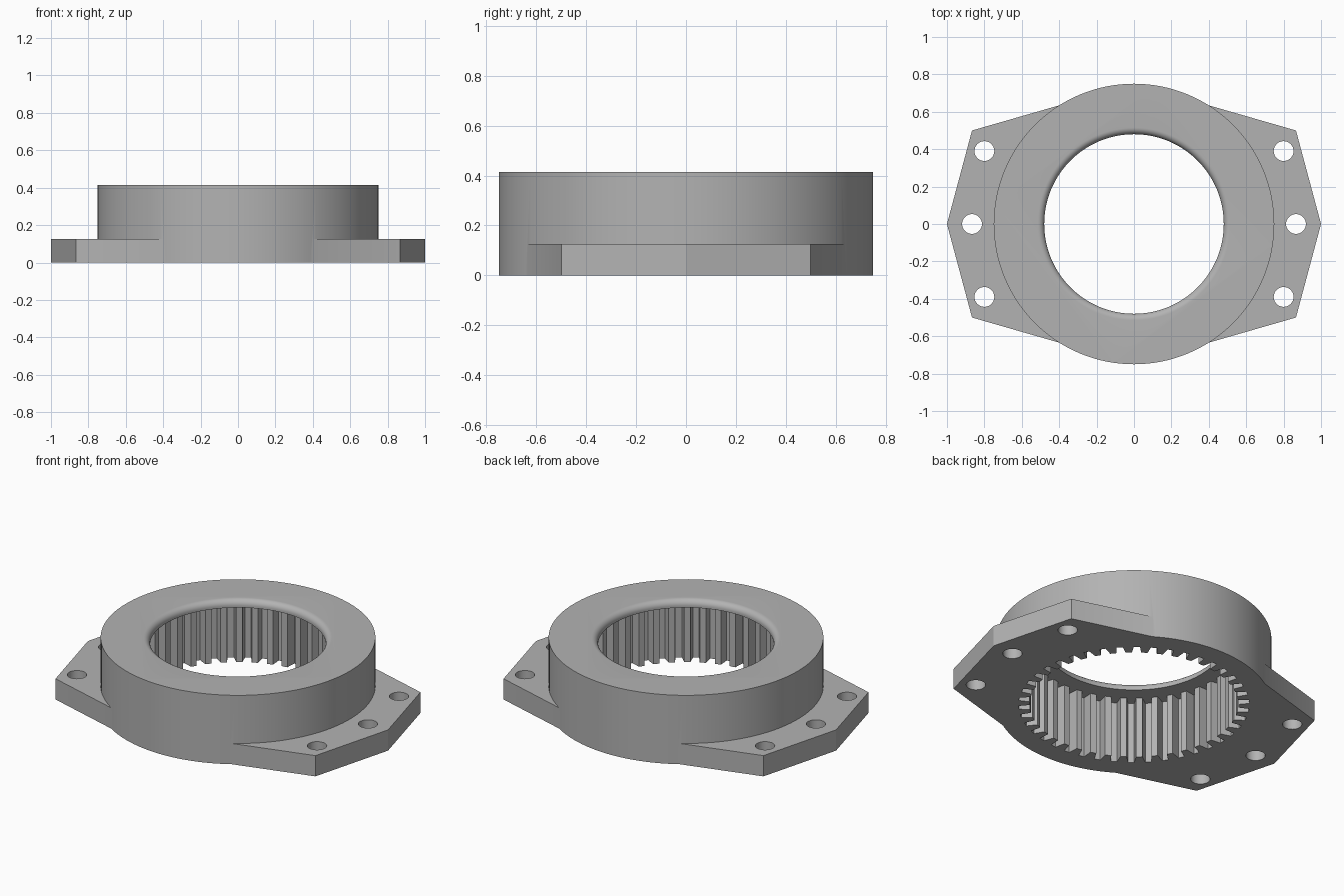
import bpy, bmesh, math

cube = bpy.data.objects.get("Cube")
if cube:
    bpy.data.objects.remove(cube, do_unlink=True)

HEIGHT, FLANGE_H, LIP_Z = 0.415, 0.125, 0.37
BODY_R, BORE_R, FILLET = 0.75, 0.48, 0.035
TIP_R, ROOT_R, TEETH = 0.57, 0.63, 42

steel = bpy.data.materials.new("grey metal")
steel.use_nodes = True
grey = (0.45, 0.45, 0.45, 1)
steel.diffuse_color = grey
steel.node_tree.nodes["Principled BSDF"].inputs["Base Color"].default_value = grey


def circle(r, n=128, cx=0, cy=0):
    return [(cx + r * math.cos(math.tau * i / n), cy + r * math.sin(math.tau * i / n))
            for i in range(n)]


def loft(name, sections):
    """Closed solid through (outline, z) sections, from bottom to top."""
    bm = bmesh.new()
    rings = [[bm.verts.new((x, y, z)) for x, y in outline] for outline, z in sections]
    for low, high in zip(rings, rings[1:]):
        for i in range(len(low)):
            j = (i + 1) % len(low)
            bm.faces.new((low[i], low[j], high[j], high[i]))
    bm.faces.new(rings[0][::-1])
    bm.faces.new(rings[-1])
    mesh = bpy.data.meshes.new(name)
    bm.to_mesh(mesh)
    bm.free()
    mesh.materials.append(steel)
    obj = bpy.data.objects.new(name, mesh)
    bpy.context.collection.objects.link(obj)
    return obj


def combine(target, tool, operation):
    mod = target.modifiers.new(tool.name, 'BOOLEAN')
    mod.operation, mod.object, mod.solver = operation, tool, 'EXACT'
    bpy.context.view_layer.objects.active = target
    bpy.ops.object.modifier_apply(modifier=mod.name)
    bpy.data.objects.remove(tool, do_unlink=True)


# Round body
housing = loft("ring_gear_housing", [(circle(BODY_R), 0), (circle(BODY_R), HEIGHT)])

# Faceted mounting flange, mirrored across both axes
quarter = [(1, 0), (0.866, 0.5), (0.38, 0.64)]
half = quarter + [(-x, y) for x, y in quarter[::-1]]
outline = half + [(x, -y) for x, y in half[-2:0:-1]]
combine(housing, loft("flange", [(outline, 0), (outline, FLANGE_H)]), 'UNION')

# Internal teeth, open at the bottom
gear = []
for t in range(TEETH):
    for offset, r in ((-0.3, TIP_R), (-0.18, ROOT_R), (0.18, ROOT_R), (0.3, TIP_R)):
        a = math.tau * (t + offset) / TEETH
        gear.append((r * math.cos(a), r * math.sin(a)))
combine(housing, loft("tooth_cutter", [(gear, -0.1), (gear, LIP_Z)]), 'DIFFERENCE')

# Bore through the top lip, with a rounded upper edge
bore = [(circle(BORE_R), 0.2)]
for i in range(9):
    a = math.pi / 2 * i / 8
    bore.append((circle(BORE_R + FILLET * (1 - math.cos(a))),
                 HEIGHT - FILLET + FILLET * math.sin(a)))
bore.append((circle(BORE_R + FILLET), HEIGHT + 0.1))
combine(housing, loft("bore_cutter", bore), 'DIFFERENCE')

# Bolt holes, three on each side
for side in (-1, 1):
    for x, y in ((0.8, 0.39), (0.866, 0), (0.8, -0.39)):
        ring = circle(0.053, 32, side * x, y)
        combine(housing, loft("hole_cutter", [(ring, -0.1), (ring, 0.2)]), 'DIFFERENCE')

# Smooth curved walls, sharp edges elsewhere
bpy.ops.object.select_all(action='DESELECT')
housing.select_set(True)
bpy.context.view_layer.objects.active = housing
bpy.ops.object.shade_smooth_by_angle(angle=math.radians(25))
